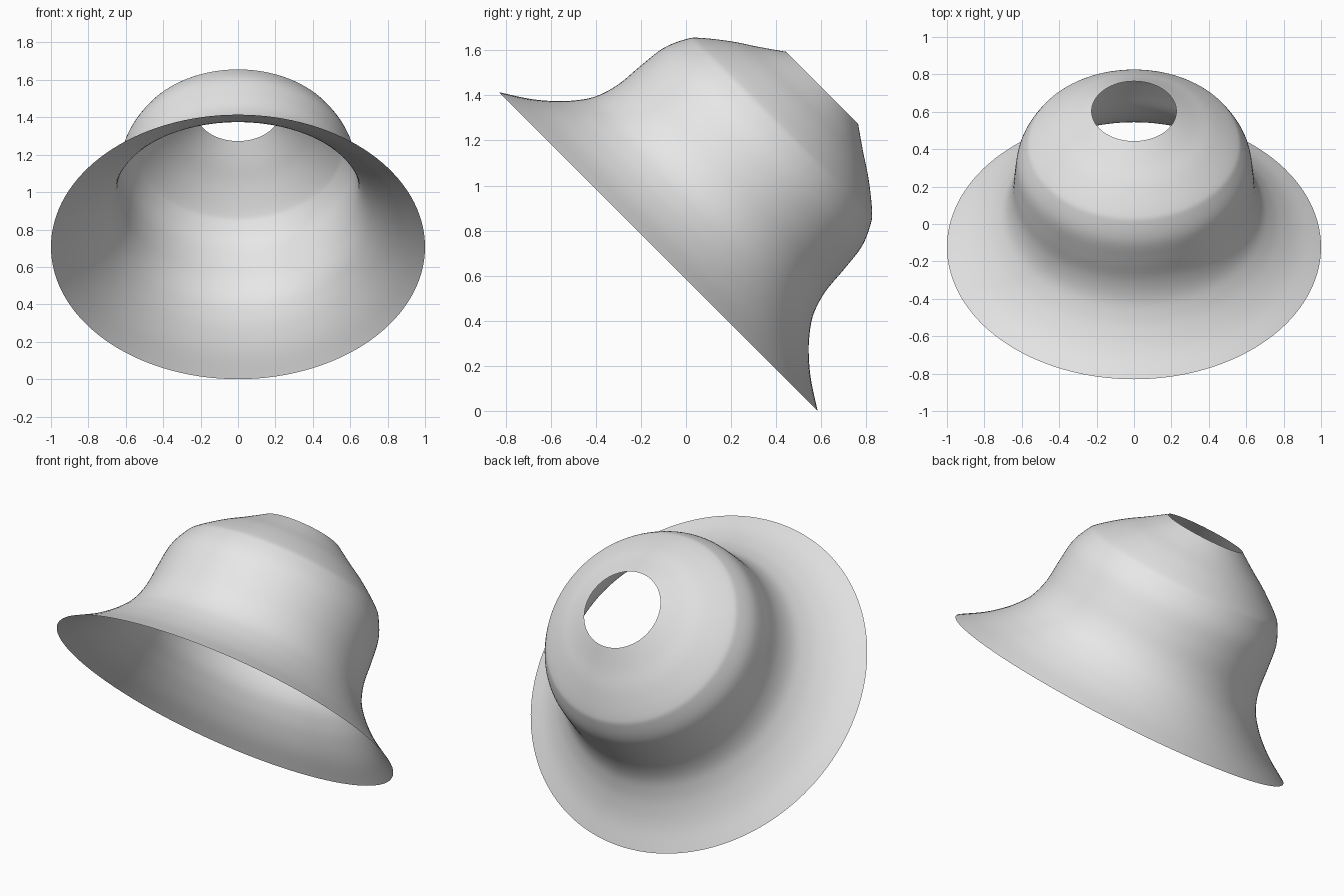
import bpy
import bmesh
from math import radians
from mathutils import Matrix, Vector

cube = bpy.data.objects.get("Cube")
if cube:
    bpy.data.objects.remove(cube, do_unlink=True)

# Shell colour
grey = bpy.data.materials.new("plain grey")
grey.use_nodes = True
colour = (0.8, 0.8, 0.8, 1)
grey.diffuse_color = colour
bsdf = next(n for n in grey.node_tree.nodes if n.type == "BSDF_PRINCIPLED")
bsdf.inputs["Base Color"].default_value = colour

# Bell profile as (radius, height along axis), wide rim to small opening
PROFILE = [(1.0, 0.0), (0.888, 0.072), (0.808, 0.137), (0.742, 0.205),
           (0.684, 0.289), (0.65, 0.397), (0.638, 0.528), (0.622, 0.655),
           (0.58, 0.752), (0.541, 0.80), (0.431, 0.888), (0.33, 0.955),
           (0.2265, 1.027)]
SEGMENTS = 128
STEPS = 5


def smooth_path(points, steps):
    """Pass a smooth curve through the points."""
    pts = [Vector((r, 0, h)) for r, h in points]
    pts = [2 * pts[0] - pts[1]] + pts + [2 * pts[-1] - pts[-2]]
    path = []
    for a, b, c, d in zip(pts, pts[1:], pts[2:], pts[3:]):
        for i in range(steps):
            t = i / steps
            path.append(0.5 * (2 * b + (c - a) * t
                               + (2 * a - 5 * b + 4 * c - d) * t ** 2
                               + (3 * b - a - 3 * c + d) * t ** 3))
    return path + [pts[-2]]


# Revolve the profile into an open, single-skin bell
bm = bmesh.new()
verts = [bm.verts.new(p) for p in smooth_path(PROFILE, STEPS)]
edges = [bm.edges.new(pair) for pair in zip(verts, verts[1:])]
bmesh.ops.spin(bm, geom=verts + edges, cent=(0, 0, 0), axis=(0, 0, 1),
               angle=radians(360), steps=SEGMENTS, use_merge=True)
bmesh.ops.remove_doubles(bm, verts=bm.verts[:], dist=0.0001)
bmesh.ops.recalc_face_normals(bm, faces=bm.faces[:])
if sum(f.normal.dot(f.calc_center_median() * Vector((1, 1, 0)))
       for f in bm.faces) < 0:
    bmesh.ops.reverse_faces(bm, faces=bm.faces[:])

# Lean it back so the wide mouth faces forward and down
tilt = Matrix.Translation((0, -0.123, 0.707)) @ Matrix.Rotation(radians(-45), 4, "X")
bm.transform(tilt)
for face in bm.faces:
    face.smooth = True

mesh = bpy.data.meshes.new("bell_shell")
bm.to_mesh(mesh)
bm.free()
mesh.materials.append(grey)
shell = bpy.data.objects.new("bell_shell", mesh)
bpy.context.collection.objects.link(shell)
